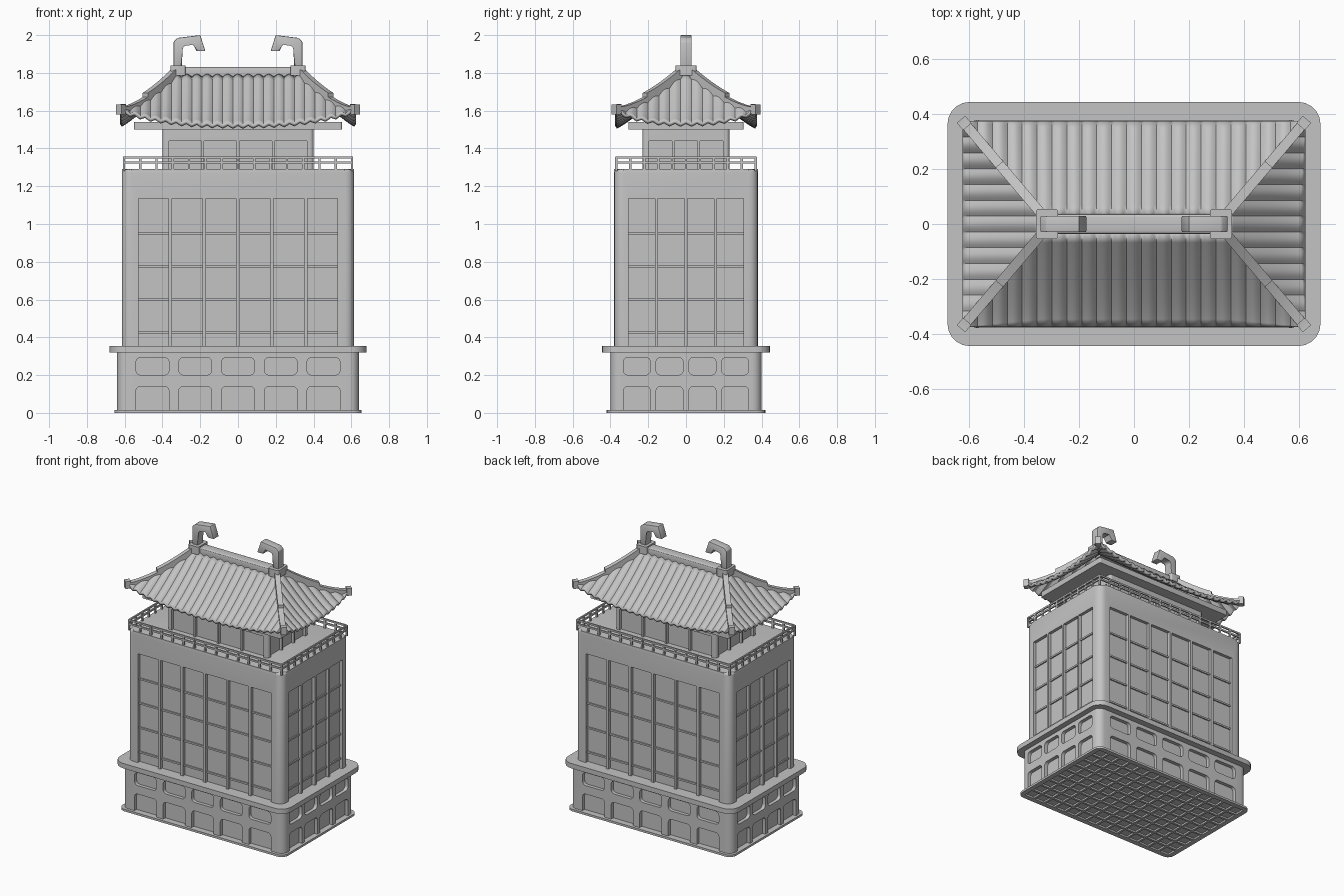
import bpy, bmesh, math
from mathutils import Matrix, Vector

if "Cube" in bpy.data.objects:
    bpy.data.objects.remove(bpy.data.objects["Cube"])

stone = bpy.data.materials.new("light grey stone")
stone.use_nodes = True
GREY = (0.55, 0.55, 0.55, 1)
stone.diffuse_color = GREY
stone.node_tree.nodes["Principled BSDF"].inputs["Base Color"].default_value = GREY


def rounded(cx, cy, hx, hy, r=0.0, n=5):
    """Outline of a rectangle with round corners."""
    if r == 0:
        return [(cx + sx * hx, cy + sy * hy) for sx, sy in ((1, 1), (-1, 1), (-1, -1), (1, -1))]
    pts = []
    for k, (sx, sy) in enumerate(((1, 1), (-1, 1), (-1, -1), (1, -1))):
        for i in range(n + 1):
            a = (k + i / n) * math.pi / 2
            pts.append((cx + sx * (hx - r) + r * math.cos(a), cy + sy * (hy - r) + r * math.sin(a)))
    return pts


def prism(bm, pts, lo, hi, turn=None):
    """Extrude an outline up z, or out of the wall reached by a number of quarter turns."""
    rot = Matrix.Rotation((turn or 0) * math.pi / 2, 3, 'Z')
    rings = []
    for h in (lo, hi):
        rings.append([bm.verts.new((a, b, h) if turn is None else rot @ Vector((a, -h, b))) for a, b in pts])
    for i in range(len(pts)):
        j = (i + 1) % len(pts)
        bm.faces.new((rings[0][i], rings[0][j], rings[1][j], rings[1][i]))
    bm.faces.new(rings[0][::-1])
    bm.faces.new(rings[1])


def box(bm, x0, x1, y0, y1, z0, z1):
    prism(bm, rounded((x0 + x1) / 2, (y0 + y1) / 2, (x1 - x0) / 2, (y1 - y0) / 2), z0, z1)


def finish(name, bm):
    bmesh.ops.recalc_face_normals(bm, faces=bm.faces)
    mesh = bpy.data.meshes.new(name)
    bm.to_mesh(mesh)
    bm.free()
    mesh.materials.append(stone)
    obj = bpy.data.objects.new(name, mesh)
    bpy.context.collection.objects.link(obj)
    return obj


def block(name, hx, hy, z0, z1, r, soft=0.0):
    bm = bmesh.new()
    prism(bm, rounded(0, 0, hx, hy, r), z0, z1)
    if soft:
        top = [e for e in bm.edges if all(abs(v.co.z - z1) < 1e-5 for v in e.verts)]
        bmesh.ops.bevel(bm, geom=top, offset=soft, segments=3, profile=0.5, affect='EDGES')
    return finish(name, bm)


def carve(obj, bm):
    """Cut the shapes in bm out of obj."""
    cutter = finish("cutter", bm)
    mod = obj.modifiers.new("carve", 'BOOLEAN')
    mod.operation, mod.solver, mod.object = 'DIFFERENCE', 'EXACT', cutter
    bpy.context.view_layer.update()
    graph = bpy.context.evaluated_depsgraph_get()
    mesh = bpy.data.meshes.new_from_object(obj.evaluated_get(graph))
    obj.modifiers.clear()
    obj.data = mesh
    bpy.data.objects.remove(cutter)


def bays(half, count, gap):
    """Centres and half width of equal bays across a wall."""
    pitch = (2 * half + gap) / count
    return [-half - gap / 2 + (i + 0.5) * pitch for i in range(count)], (pitch - gap) / 2


# Foot plate with a grid of hollow cells underneath
foot = block("foot_plate", 0.655, 0.42, 0, 0.015, 0.05)
bm = bmesh.new()
xs, wx = bays(0.62, 14, 0.016)
ys, wy = bays(0.385, 9, 0.016)
for x in xs:
    for y in ys:
        prism(bm, rounded(x, y, wx, wy), -0.02, 0.012)
carve(foot, bm)

# Base storey with two rows of round-cornered niches
base = block("base_storey", 0.64, 0.40, 0.013, 0.33, 0.05)
bm = bmesh.new()
for turn in range(4):
    half, count, gap, wall = ((0.54, 5, 0.052, 0.40), (0.332, 4, 0.03, 0.64))[turn % 2]
    cs, w = bays(half, count, gap)
    for c in cs:
        prism(bm, rounded(c, 0.247, w, 0.046, 0.025), wall - 0.025, wall + 0.05, turn)
        prism(bm, rounded(c, 0.055, w, 0.085, 0.025), wall - 0.025, wall + 0.05, turn)
carve(base, bm)
block("base_cornice", 0.68, 0.445, 0.32, 0.355, 0.08)

# Tower with tall recessed bays
tower = block("tower", 0.615, 0.38, 0.34, 1.29, 0.05, 0.018)
cut, ledges = bmesh.new(), bmesh.new()
for turn in range(4):
    half, count, gap, wall = ((0.528, 6, 0.019, 0.38), (0.304, 4, 0.015, 0.615))[turn % 2]
    cs, w = bays(half, count, gap)
    for c in cs:
        prism(cut, rounded(c, 0.7175, w, 0.4175), wall - 0.022, wall + 0.05, turn)
    for i in range(4):
        prism(ledges, rounded(0, 0.95 - 0.175 * i, half, 0.006), wall - 0.03, wall - 0.013, turn)
carve(tower, cut)
finish("floor_ledges", ledges)

# Balustrade around the roof deck
bm = bmesh.new()
RX, RY = 0.604, 0.369
for z in (1.325, 1.352):
    for s in (-1, 1):
        box(bm, -RX, RX, s * RY - 0.005, s * RY + 0.005, z - 0.006, z + 0.006)
        box(bm, s * RX - 0.005, s * RX + 0.005, -RY, RY, z - 0.006, z + 0.006)
for s in (-1, 1):
    for i in range(15):
        x = -RX + 2 * RX * i / 14
        box(bm, x - 0.006, x + 0.006, s * RY - 0.006, s * RY + 0.006, 1.28, 1.355)
    for i in range(1, 10):
        y = -RY + 2 * RY * i / 10
        box(bm, s * RX - 0.006, s * RX + 0.006, y - 0.006, y + 0.006, 1.28, 1.355)
finish("balustrade", bm)

# Pavilion with recessed bays, and the flat soffit above it
pavilion = block("pavilion", 0.40, 0.23, 1.28, 1.52, 0.02)
bm = bmesh.new()
for turn in range(4):
    half, count, wall = ((0.365, 4, 0.23), (0.195, 3, 0.40))[turn % 2]
    cs, w = bays(half, count, 0.014)
    for c in cs:
        prism(bm, rounded(c, 1.34, w, 0.10), wall - 0.02, wall + 0.05, turn)
carve(pavilion, bm)
block("soffit", 0.55, 0.305, 1.50, 1.54, 0.01)

# Curved hip roof: t runs from ridge to eave, u from middle to hip
TOP_X, TOP_Y, RUN_X, RUN_Y = 0.34, 0.04, 0.285, 0.335


def roof_z(t, u, sag):
    t = min(t, 1)
    return 1.78 - 0.18 * (1 - (1 - t) ** 1.6) - sag * t * t * (1 - min(u, 1) ** 2.5)


def tiled_slope(name, turn, tiles, top, run, out_top, out_run, sag):
    bm = bmesh.new()
    rot = Matrix.Rotation(turn * math.pi / 2, 3, 'Z')
    steps, rows = 6, 12
    prev = None
    for i in range(tiles * steps + 1):
        a = (2 * i / (tiles * steps) - 1) * (top + run)
        start = max(0, (abs(a) - top) / run)
        bump = 0.014 * math.sin(math.pi * (i % steps) / steps)
        col = []
        for k in range(rows + 1):
            t = start + (1 - start) * k / rows
            z = roof_z(t, abs(a) / (top + run * t), sag) + bump
            col.append(bm.verts.new(rot @ Vector((a, -(out_top + out_run * t), z))))
        if prev:
            for k in range(rows):
                bm.faces.new((prev[k], prev[k + 1], col[k + 1], col[k]))
        prev = col
    bmesh.ops.remove_doubles(bm, verts=bm.verts, dist=1e-5)
    obj = finish(name, bm)
    thick = obj.modifiers.new("thickness", 'SOLIDIFY')
    thick.thickness, thick.offset = 0.018, -1


for turn, side in enumerate(("front", "left", "back", "right")):
    if turn % 2 == 0:
        tiled_slope(side + "_tiles", turn, 23, TOP_X, RUN_X, TOP_Y, RUN_Y, 0.08)
    else:
        tiled_slope(side + "_tiles", turn, 13, TOP_Y, RUN_Y, TOP_X, RUN_X, 0.07)


# Hip ridges: a taller upper run, a lower run and an upturned end
def hip_run(bm, sx, sy, t0, t1, width, rise):
    side = Vector((sx * RUN_Y, -sy * RUN_X, 0)).normalized() * width
    prev = None
    for i in range(9):
        t = t0 + (t1 - t0) * i / 8
        p = Vector((sx * (TOP_X + RUN_X * t), sy * (TOP_Y + RUN_Y * t), roof_z(t, 1, 0)))
        up, down = Vector((0, 0, rise)), Vector((0, 0, -0.02))
        ring = [bm.verts.new(p + o) for o in (side + down, side + up, -side + up, -side + down)]
        if prev:
            for k in range(4):
                bm.faces.new((prev[k], prev[(k + 1) % 4], ring[(k + 1) % 4], ring[k]))
        else:
            bm.faces.new(ring)
        prev = ring
    bm.faces.new(prev)


bm = bmesh.new()
for sx in (-1, 1):
    for sy in (-1, 1):
        hip_run(bm, sx, sy, -0.05, 0.53, 0.018, 0.04)
        hip_run(bm, sx, sy, 0.5, 0.97, 0.018, 0.018)
        hip_run(bm, sx, sy, 0.94, 1.02, 0.02, 0.032)
finish("hip_ridges", bm)

# Main ridge, its end blocks and the hooked finials
bm = bmesh.new()
prism(bm, rounded(0, 1.80, 0.037, 0.03, 0.012, 3), -0.3, 0.3, 1)
finish("main_ridge", bm)
HOOK = [(0.341, 1.83), (0.341, 1.965), (0.32, 1.985), (0.2, 2.0), (0.172, 1.915),
        (0.22, 1.915), (0.235, 1.955), (0.285, 1.947), (0.297, 1.935), (0.297, 1.83)]
for s, side in ((-1, "right"), (1, "left")):
    bm = bmesh.new()
    prism(bm, rounded(s * 0.317, 0, 0.04, 0.055, 0.01, 3), 1.785, 1.84)
    finish(side + "_ridge_block", bm)
    bm = bmesh.new()
    prism(bm, [(s * x, z) for x, z in HOOK], -0.03, 0.03, 0)
    bmesh.ops.bevel(bm, geom=bm.edges[:], offset=0.005, segments=2, profile=0.5, affect='EDGES')
    finish(side + "_finial", bm)

# Smooth the rounded corners and keep hard edges
bpy.ops.object.select_all(action='DESELECT')
for obj in bpy.context.collection.objects:
    if obj.type == 'MESH':
        obj.select_set(True)
        bpy.context.view_layer.objects.active = obj
bpy.ops.object.shade_smooth_by_angle(angle=math.radians(30))
